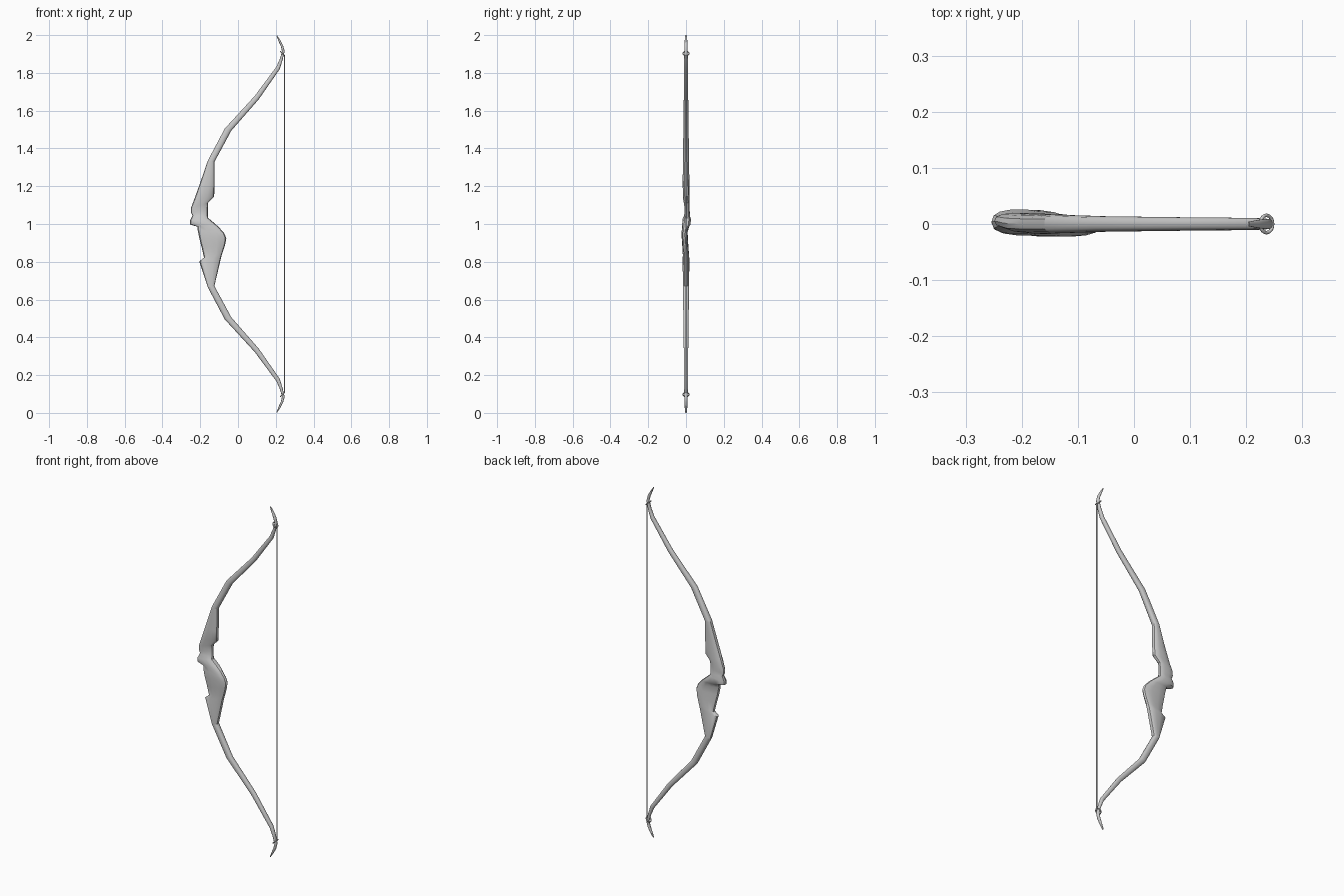
import bpy, bmesh, math
from mathutils import Vector

if "Cube" in bpy.data.objects:
    bpy.data.objects.remove(bpy.data.objects["Cube"])

SIDES = 14


def loft(name, sections):
    """Skin rounded sections: (front x, front z, back x, back z, y min, y max)."""
    bm = bmesh.new()
    rings = []
    for fx, fz, bx, bz, y0, y1 in sections:
        f, b = Vector((fx, 0, fz)), Vector((bx, 0, bz))
        ring = []
        for i in range(SIDES):
            a = 2 * math.pi * i / SIDES
            c, s = math.cos(a), math.sin(a)
            u = math.copysign(abs(c) ** 0.8, c)
            v = math.copysign(abs(s) ** 0.8, s)
            p = (f + b) / 2 + (b - f) / 2 * u
            p.y = (y0 + y1) / 2 + (y1 - y0) / 2 * v
            ring.append(bm.verts.new(p))
        rings.append(ring)
    for r, q in zip(rings, rings[1:]):
        for i in range(SIDES):
            j = (i + 1) % SIDES
            bm.faces.new((r[i], r[j], q[j], q[i]))
    bm.faces.new(rings[0])
    bm.faces.new(rings[-1])
    bmesh.ops.recalc_face_normals(bm, faces=bm.faces)
    me = bpy.data.meshes.new(name)
    bm.to_mesh(me)
    bm.free()
    ob = bpy.data.objects.new(name, me)
    bpy.context.collection.objects.link(ob)
    smooth(ob)
    return ob


def smooth(ob):
    bpy.ops.object.select_all(action='DESELECT')
    ob.select_set(True)
    bpy.context.view_layer.objects.active = ob
    bpy.ops.object.shade_smooth_by_angle(angle=math.radians(35))


# limbs: upper one from tip to riser, lower one mirrored about z = 1
limb = [
    (0.203, 1.997, 0.206, 2.000, 0.004),
    (0.215, 1.967, 0.224, 1.973, 0.007),
    (0.227, 1.940, 0.239, 1.945, 0.009),
    (0.233, 1.913, 0.247, 1.915, 0.009),
    (0.222, 1.875, 0.236, 1.868, 0.010),
    (0.203, 1.832, 0.221, 1.820, 0.011),
    (0.088, 1.677, 0.110, 1.660, 0.012),
    (-0.070, 1.505, -0.036, 1.493, 0.014),
    (-0.160, 1.335, -0.125, 1.328, 0.017),
]
for name, flip in (("upper_limb", False), ("lower_limb", True)):
    loft(name, [(fx, 2 - fz if flip else fz, bx, 2 - bz if flip else bz, -w, w)
                for fx, fz, bx, bz, w in limb])

# riser: sight window, arrow shelf, grip and lower step
loft("riser", [
    (-0.160, 1.335, -0.125, 1.328, -0.017, 0.017),
    (-0.203, 1.210, -0.125, 1.200, -0.018, 0.018),
    (-0.232, 1.130, -0.126, 1.145, -0.016, 0.019),
    (-0.249, 1.085, -0.158, 1.112, -0.009, 0.020),
    (-0.249, 1.060, -0.160, 1.075, -0.008, 0.020),
    (-0.241, 1.045, -0.160, 1.045, -0.010, 0.021),
    (-0.254, 1.018, -0.158, 1.032, -0.018, 0.026),
    (-0.254, 0.997, -0.120, 1.000, -0.021, 0.025),
    (-0.215, 0.986, -0.100, 0.982, -0.021, 0.016),
    (-0.214, 0.970, -0.072, 0.950, -0.023, 0.009),
    (-0.205, 0.925, -0.062, 0.925, -0.023, 0.010),
    (-0.192, 0.875, -0.068, 0.890, -0.020, 0.013),
    (-0.180, 0.822, -0.082, 0.848, -0.017, 0.016),
    (-0.205, 0.802, -0.088, 0.828, -0.018, 0.018),
    (-0.160, 0.665, -0.125, 0.672, -0.017, 0.017),
])


def cord(name, points, radius, cyclic=False):
    cu = bpy.data.curves.new(name, 'CURVE')
    cu.dimensions = '3D'
    cu.bevel_depth = radius
    cu.bevel_resolution = 2
    cu.use_fill_caps = True
    sp = cu.splines.new('POLY')
    sp.points.add(len(points) - 1)
    for p, co in zip(sp.points, points):
        p.co = (*co, 1)
    sp.use_cyclic_u = cyclic
    ob = bpy.data.objects.new(name, cu)
    bpy.context.collection.objects.link(ob)
    return ob


# bowstring and the loops that hold it round the limbs
cord("bowstring", [(0.247, 0, 0.107), (0.247, 0, 1.893)], 0.003)
for name, s in (("upper_loop", 1), ("lower_loop", -1)):
    pts = []
    for i in range(20):
        a = 2 * math.pi * i / 20
        pts.append((0.236 + 0.011 * math.cos(a), 0.0155 * math.sin(a),
                    1 + s * (0.903 - 0.011 * math.cos(a))))
    cord(name, pts, 0.0032, True)
